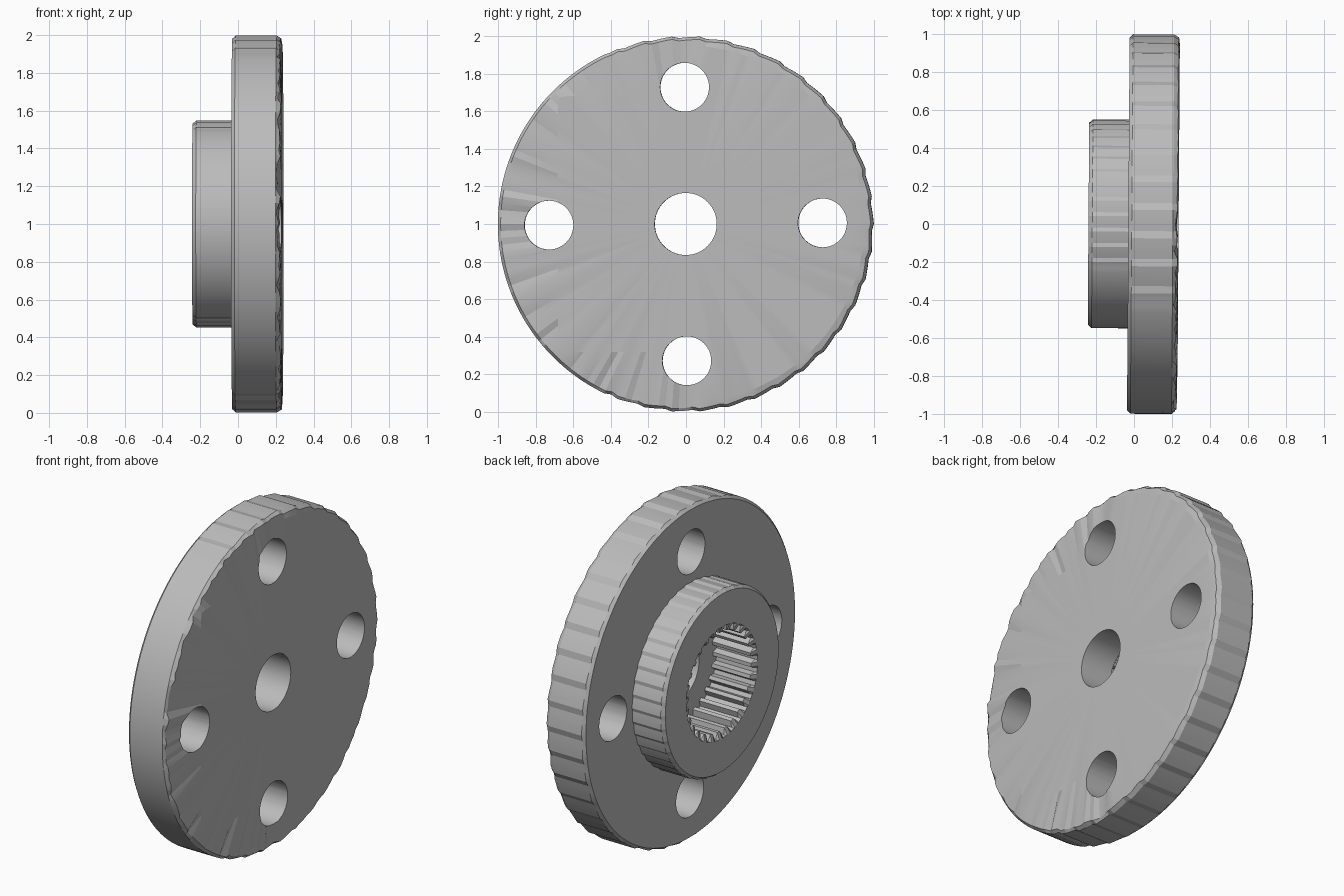
import bpy, bmesh, math, random
from mathutils import Matrix

if "Cube" in bpy.data.objects:
    bpy.data.objects.remove(bpy.data.objects["Cube"])

random.seed(4)
N = 168            # divisions round the axis
TEETH_STEP = 6     # divisions per spline tooth (28 teeth)

steel = bpy.data.materials.new("plain grey steel")
steel.diffuse_color = (0.5, 0.5, 0.5, 1)
steel.use_nodes = True
steel.node_tree.nodes["Principled BSDF"].inputs["Base Color"].default_value = steel.diffuse_color


def ripple(k, c, depth):
    """Worn sawtooth on the +y side of the turned surfaces, smooth elsewhere."""
    return depth * (k % 4) / 3 if c > -0.4 else 0.0


def column(k):
    """Closed (x, radius) section of the part at one angle."""
    a = 2 * math.pi * k / N
    c, s = math.cos(a), math.sin(a)
    flat = min(0.68 / max(abs(c), abs(s)), 0.95)
    if c > 0.1:
        flat = 0.95
    pleat = random.uniform(0, 0.022) if c < 0.05 else random.uniform(0, 0.006)
    rim = 1.0 - ripple(k, c, 0.010)
    hub = 0.55 - ripple(k, c, 0.007)
    tooth = 0.295 if k % TEETH_STEP < 3 else 0.33
    return [
        (0.235, 0.165),              # front face
        (0.235, flat),
        (0.232 - pleat, rim - 0.015),
        (0.205, rim),                # flange rim
        (-0.012, rim),
        (-0.03, 0.982),
        (-0.03, hub),                # hub
        (-0.22, hub),
        (-0.24, 0.532),
        (-0.24, 0.335),              # splined counterbore
        (-0.225, tooth),
        (0.03, tooth),
        (0.03, 0.165),               # through bore
    ]


# Flange with hub, lathed round the x axis
bm = bmesh.new()
cols = []
for k in range(N):
    a = 2 * math.pi * k / N
    cols.append([bm.verts.new((x, r * math.cos(a), r * math.sin(a)))
                 for x, r in column(k)])
P = len(cols[0])
for k in range(N):
    A, B = cols[k], cols[(k + 1) % N]
    for i in range(P):
        j = (i + 1) % P
        bm.faces.new((A[i], A[j], B[j], B[i]))
bmesh.ops.recalc_face_normals(bm, faces=bm.faces)
mesh = bpy.data.meshes.new("flange_hub")
bm.to_mesh(mesh)
bm.free()
flange = bpy.data.objects.new("flange_hub", mesh)
bpy.context.collection.objects.link(flange)
mesh.materials.append(steel)

# Four bolt holes
bm = bmesh.new()
for i in range(4):
    a = i * math.pi / 2 + 0.008
    place = (Matrix.Translation((0.1, 0.728 * math.cos(a), 0.728 * math.sin(a)))
             @ Matrix.Rotation(math.pi / 2, 4, 'Y'))
    bmesh.ops.create_cone(bm, cap_ends=True, segments=48, radius1=0.13,
                          radius2=0.13, depth=1.0, matrix=place)
cut_mesh = bpy.data.meshes.new("bolt_hole_cutter")
bm.to_mesh(cut_mesh)
bm.free()
cut_mesh.materials.append(steel)
cutter = bpy.data.objects.new("bolt_hole_cutter", cut_mesh)
bpy.context.collection.objects.link(cutter)
cutter.hide_render = True

bpy.context.view_layer.objects.active = flange
flange.select_set(True)
cutter.select_set(False)
mod = flange.modifiers.new("bolt holes", 'BOOLEAN')
mod.operation = 'DIFFERENCE'
mod.solver = 'EXACT'
mod.object = cutter
bpy.ops.object.modifier_apply(modifier=mod.name)
bpy.data.objects.remove(cutter, do_unlink=True)

# Slight lean of the whole part, then stand it on the ground
flange.data.transform(Matrix.Translation((0, 0, 1)) @ Matrix.Rotation(-0.007, 4, 'Z'))
bpy.ops.object.shade_smooth_by_angle(angle=math.radians(12))
